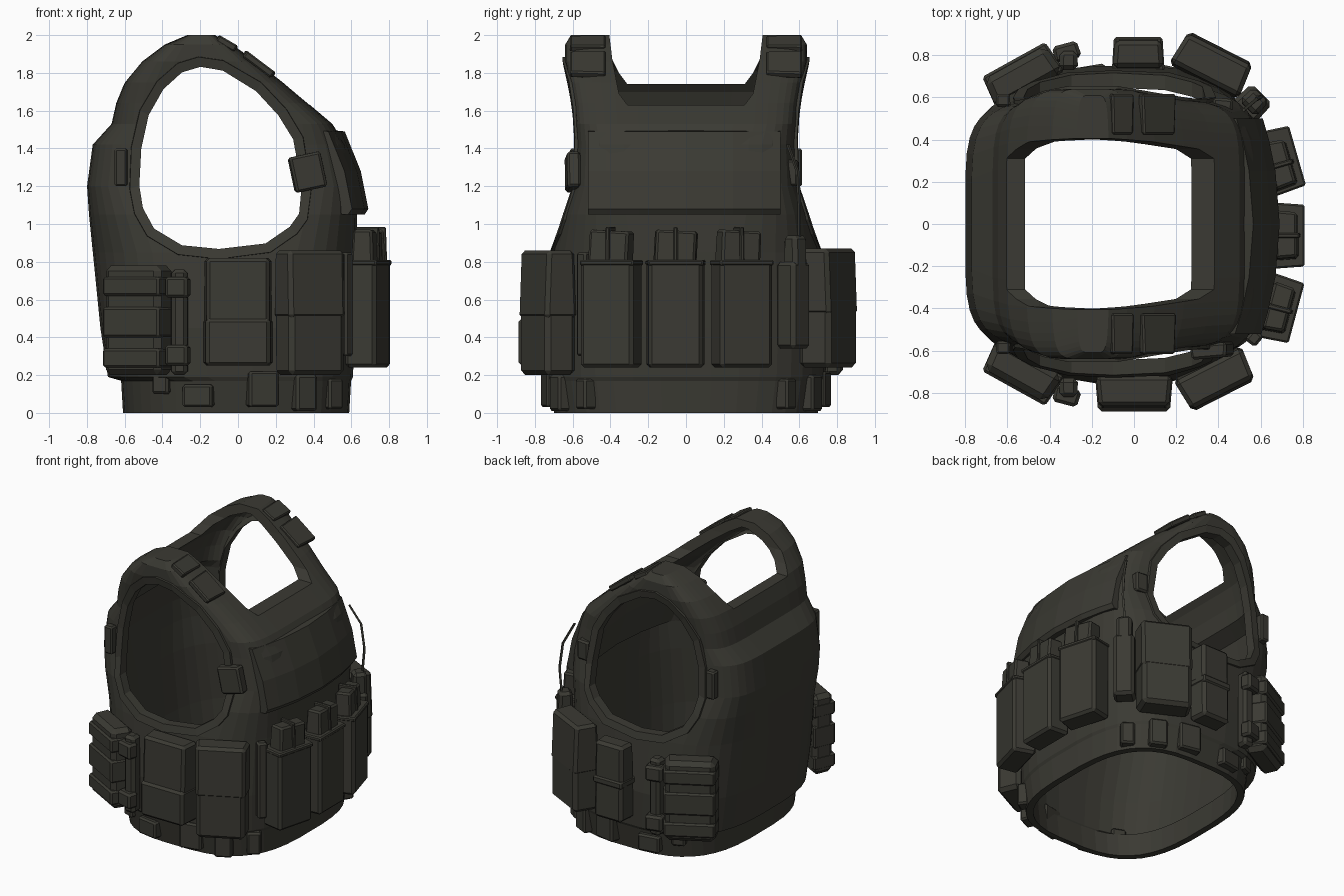
import bpy, bmesh
from math import sin, cos, pi, radians, copysign, hypot
from mathutils import Matrix, Vector

if "Cube" in bpy.data.objects:
    bpy.data.objects.remove(bpy.data.objects["Cube"])

fabric = bpy.data.materials.new("dark olive fabric")
fabric.use_nodes = True
COLOUR = (0.043, 0.042, 0.033, 1)
fabric.diffuse_color = COLOUR
bsdf = next(n for n in fabric.node_tree.nodes if n.type == 'BSDF_PRINCIPLED')
bsdf.inputs["Base Color"].default_value = COLOUR
bsdf.inputs["Roughness"].default_value = 0.9


def finish(name, bm):
    bmesh.ops.recalc_face_normals(bm, faces=bm.faces)
    mesh = bpy.data.meshes.new(name)
    bm.to_mesh(mesh)
    bm.free()
    mesh.materials.append(fabric)
    ob = bpy.data.objects.new(name, mesh)
    bpy.context.scene.collection.objects.link(ob)
    return ob


def loft(name, rings, closed=False):
    """Skin between rings of equal point count, capped unless closed."""
    bm = bmesh.new()
    rows = [[bm.verts.new(p) for p in ring] for ring in rings]
    n = len(rows[0])
    pairs = list(zip(rows, rows[1:])) + ([(rows[-1], rows[0])] if closed else [])
    for a, b in pairs:
        for i in range(n):
            j = (i + 1) % n
            bm.faces.new((a[i], a[j], b[j], b[i]))
    if not closed:
        bm.faces.new(rows[0])
        bm.faces.new(rows[-1])
    return finish(name, bm)


def block(name, x, y, z0, z1, width, depth, angle=0, bevel=0.02, taper=1.0, tilt=0):
    """Bevelled box; at angle 0 its outer face looks to -y."""
    bm = bmesh.new()
    bmesh.ops.create_cube(bm, size=1)
    for v in bm.verts:
        k = taper if v.co.z > 0 else 1
        w = width * (0.92 if v.co.y < 0 else 1)
        v.co = Vector((v.co.x * w, v.co.y * depth * k, v.co.z * (z1 - z0)))
    bmesh.ops.bevel(bm, geom=bm.edges[:], offset=bevel, segments=1, affect='EDGES')
    m = (Matrix.Translation((x, y, (z0 + z1) / 2))
         @ Matrix.Rotation(radians(angle), 4, 'Z') @ Matrix.Rotation(radians(tilt), 4, 'Y'))
    bmesh.ops.transform(bm, matrix=m, verts=bm.verts)
    return finish(name, bm)


# Vest shell rows: z, back x, front x, half width y, squareness
ROWS = [(0.0, -0.61, 0.59, 0.70, 3), (0.17, -0.62, 0.60, 0.73, 3),
        (0.19, -0.69, 0.61, 0.74, 3), (0.45, -0.73, 0.62, 0.75, 3),
        (0.85, -0.77, 0.63, 0.71, 3.2), (1.05, -0.79, 0.63, 0.66, 4),
        (1.2, -0.80, 0.62, 0.6, 5), (1.42, -0.77, 0.57, 0.59, 5),
        (1.53, -0.67, 0.50, 0.59, 6), (1.64, -0.645, 0.37, 0.6, 6),
        (1.75, -0.6, 0.24, 0.62, 6), (1.86, -0.51, 0.1, 0.64, 6),
        (1.95, -0.39, -0.03, 0.64, 6), (2.0, -0.27, -0.12, 0.61, 6)]


def power(v, n):
    return copysign(abs(v) ** (2 / n), v)


def section(row, count=40):
    z, x0, x1, h, n = row
    pts = []
    for i in range(count):
        t = 2 * pi * (i + 0.5) / count
        pts.append(((x0 + x1) / 2 + (x1 - x0) / 2 * power(cos(t), n), h * power(sin(t), n), z))
    return pts


def inset(row, wall=0.05):
    """Matching row of the hollow inside the shell."""
    z, x0, x1, h, n = row
    z = -0.1 if z == 0 else z - wall if z > 1.45 else z
    return z, x0 + wall, x1 - wall, h - wall, n


def surface_y(x, z):
    """Half width of the shell at a given x and height."""
    for a, b in zip(ROWS, ROWS[1:]):
        if a[0] <= z <= b[0]:
            f = (z - a[0]) / (b[0] - a[0])
            _, x0, x1, h, n = [p + (q - p) * f for p, q in zip(a, b)]
            u = min(abs(x - (x0 + x1) / 2) / ((x1 - x0) / 2), 0.97)
            return h * (1 - u ** n) ** (1 / n)
    return ROWS[-1][3]


# Openings for arms and neck
ARM = [(-.53, 1.2), (-.52, 1.4), (-.48, 1.58), (-.4, 1.72), (-.3, 1.81), (-.2, 1.84),
       (-.08, 1.82), (.1, 1.71), (.22, 1.58), (.3, 1.45), (.345, 1.2), (.33, 1.05),
       (.28, .98), (.15, .89), (-.1, .86), (-.3, .88), (-.45, .97), (-.51, 1.08)]


def neck(x, base):
    half = [(0.31, base), (0.355, base + 0.06), (0.39, 1.87), (0.43, 2.2)]
    return [(x, y, z) for y, z in half + [(-y, z) for y, z in reversed(half)]]


shell = loft("vest_shell", [section(r) for r in ROWS])
cutters = [loft("hollow_cutter", [section(inset(r)) for r in ROWS]),
           loft("arm_cutter", [[(x, y, z) for x, z in ARM] for y in (-1.2, 1.2)]),
           loft("neck_cutter", [neck(x, z) for x, z in
                                ((-1.2, 1.74), (-.45, 1.74), (-.05, 1.63), (1.2, 1.63))])]
for c in cutters:
    mod = shell.modifiers.new(c.name, 'BOOLEAN')
    mod.object = c
    mod.operation = 'DIFFERENCE'
    mod.solver = 'EXACT'
    mod.use_self = True
    c.hide_render = True

# Bake the cuts, then drop the cutters
bpy.context.view_layer.update()
cut = bpy.data.meshes.new_from_object(shell.evaluated_get(bpy.context.evaluated_depsgraph_get()))
shell.modifiers.clear()
shell.data = cut
for c in cutters:
    bpy.data.objects.remove(c)

# Binding around each arm opening
for side, label in ((-1, "right"), (1, "left")):
    rings = []
    for x, z in ARM:
        dx, dz = x + 0.1, z - 1.35
        d = hypot(dx, dz)
        pts = []
        for off, lift in ((-.008, -.06), (-.008, .01), (.045, .014), (.05, -.03)):
            px, pz = x + dx / d * off, z + dz / d * off
            pts.append((px, side * (surface_y(px, pz) + lift), pz))
        rings.append(pts)
    loft(label + "_arm_binding", rings, closed=True)

# Chest flap bowed across the front
FLAP = [(.47, 1.5), (.565, 1.49), (.65, 1.28), (.69, 1.08), (.67, 1.05), (.56, 1.05), (.48, 1.3)]
loft("chest_flap", [[(x - 0.08 * (y / 0.5) ** 2, y, z) for x, z in FLAP]
                    for y in (-.52, -.42, -.25, 0, .25, .4, .5)])

# Three magazine pouches on the chest
for x, y, ang, shift in ((.685, -.40, 75, 0), (.72, -.055, 90, 0), (.69, .30, 106, -.02)):
    block("magazine_pouch", x, y, .24, .81, .31, .165, ang, .018)
    block("pouch_lip", x, y, .78, .81, .318, .175, ang, .008)
    block("magazine", x, y + shift, .76, .965, .23, .12, ang, .012, .85, 3)
    block("magazine_loop", x, y + shift, .78, .985, .025, .14, ang, .006, .9)

# Right side pouches
block("right_centre_pouch", 0, -.8, .25, .5, .37, .175, 0, .018)
block("right_centre_pouch_lid", 0, -.79, .46, .82, .36, .165, 0, .018, .85)
block("right_front_pouch", .385, -.735, .2, .55, .35, .17, 27, .025)
block("right_front_pouch_lid", .385, -.735, .5, .86, .36, .18, 27, .02, .85)
# Left side pouches
block("left_front_pouch", .37, .755, .24, .57, .36, .18, 153, .025)
block("left_front_pouch_lid", .37, .755, .52, .87, .37, .185, 153, .02, .85)
block("left_narrow_pouch", .02, .805, .25, .8, .24, .15, 180, .02, .85)
block("left_narrow_pouch_band", .02, .805, .5, .55, .25, .16, 180, .01)

# Banded rear pouches with buckles, tool bundle beside them
for s, label in ((-1, "right"), (1, "left")):
    ang = -29 if s < 0 else 209
    block(label + "_rear_pouch", -.53, s * .70, .2, .78, .36, .15, ang, .03)
    for z0, z1 in ((.24, .34), (.4, .56), (.62, .72)):
        block(label + "_rear_band", -.53, s * .707, z0, z1, .37, .165, ang, .012)
    for z in (.3, .66):
        block(label + "_rear_buckle", -.32, s * .815, z - .05, z + .06, .13, .08, ang / 2 if s < 0 else 195, .015)
    block(label + "_tool_sheath", -.31, s * .775, .2, .76, .09, .09, 0 if s < 0 else 180, .02)
    # Webbing tabs along the hem
    for x, w, z0, z1 in ((-.21, .17, .03, .15), (-.4, .1, .1, .22), (.13, .17, .03, .22),
                         (.35, .13, .01, .2), (.5, .1, .02, .18)):
        a = 32 * (x + .06) / .5
        block(label + "_hem_tab", x, s * surface_y(x, .1), z0, z1, w, .08, a if s < 0 else 180 - a, .012)
    # Shoulder adjusters lying on the straps
    for x, z, w, tilt in ((.11, 1.845, .2, 37), (-.06, 1.955, .12, 30)):
        block(label + "_shoulder_adjuster", x, s * .52, z - .02, z + .02, w, .19, 0, .008, 1, tilt)
    # Small clip on the back edge of the arm opening
    block(label + "_rear_clip", -.62, s * .585, 1.2, 1.4, .07, .06, 0 if s < 0 else 180, .01)

# Plate clip beside the right arm opening, smaller one on the left
block("right_arm_clip", .37, -.6, 1.18, 1.37, .18, .07, 5, .012, 1, -12)
block("left_arm_clip", .42, .565, 1.2, 1.34, .1, .06, 175, .012)

# Radio with antenna on the left front corner
block("radio_pouch", .56, .57, .34, .8, .15, .13, 135, .02)
block("radio", .57, .58, .76, .94, .11, .1, 135, .02, .9)
path = [(.58, .6, .9), (.60, .60, 1.1), (.58, .59, 1.28), (.52, .54, 1.42)]
loft("antenna", [[(x + .01 * cos(a), y + .01 * sin(a), z) for a in (0, pi / 2, pi, 3 * pi / 2)]
                 for x, y, z in path])

# Corner strap beside the chest pouches
block("right_corner_strap", .57, -.54, .3, .85, .07, .06, 50, .012)
